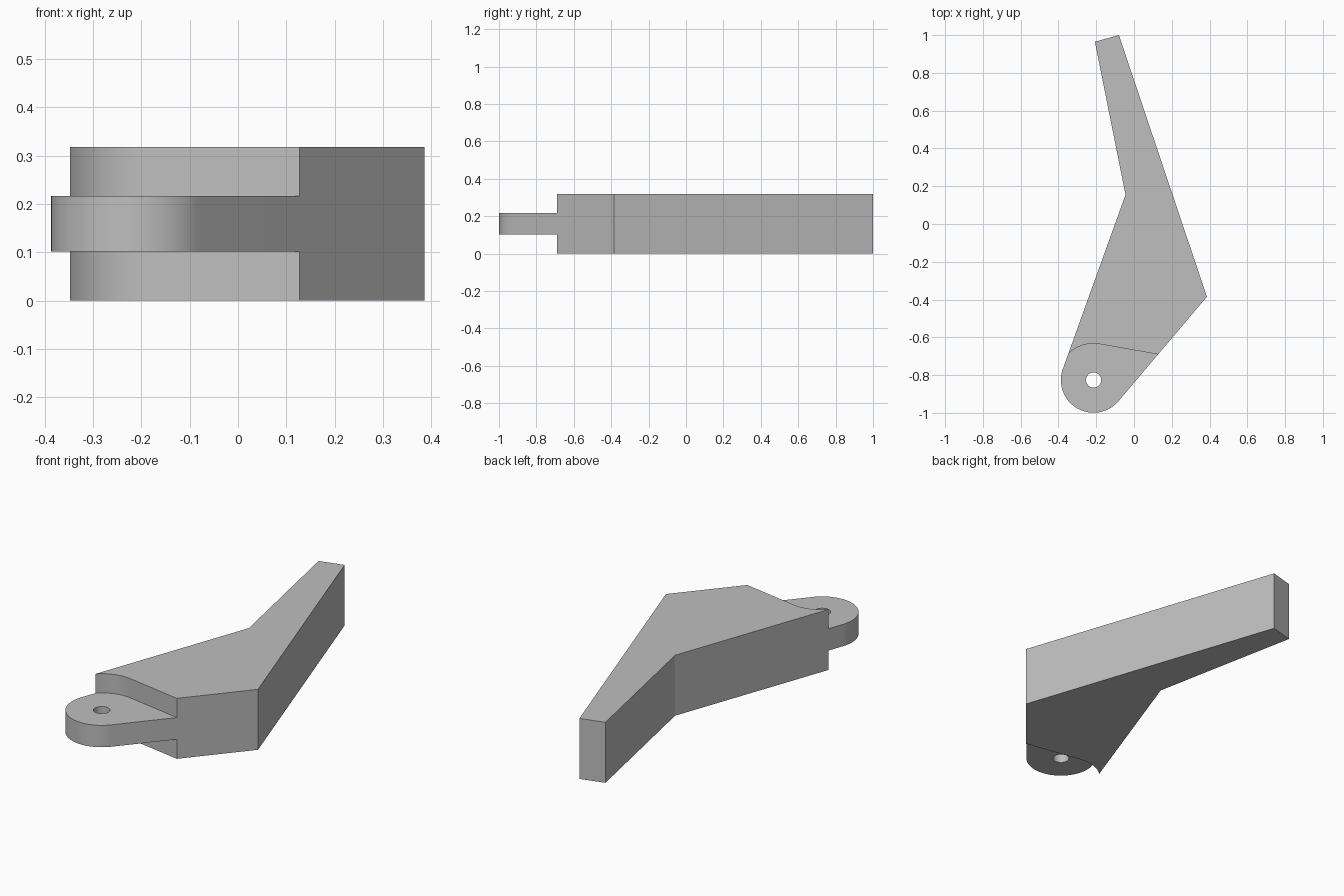
import bpy
import bmesh
import math
from mathutils import Vector

if "Cube" in bpy.data.objects:
    bpy.data.objects.remove(bpy.data.objects["Cube"])

PIVOT = Vector((-0.214, -0.826))
LUG_R, NOTCH_R, HOLE_R = 0.173, 0.193, 0.04
HEIGHT, LUG_BOTTOM, LUG_TOP = 0.318, 0.102, 0.217


def arc(radius, start, end, steps):
    """Points on an arc about the pivot, angles in degrees."""
    angles = [math.radians(start + (end - start) * i / steps) for i in range(steps + 1)]
    return [(PIVOT.x + radius * math.cos(a), PIVOT.y + radius * math.sin(a)) for a in angles]


def prism(name, outline, z0, z1):
    """Extrude a flat outline from z0 to z1."""
    bm = bmesh.new()
    face = bm.faces.new([bm.verts.new((x, y, z0)) for x, y in outline])
    top = bmesh.ops.extrude_face_region(bm, geom=[face])["geom"]
    verts = [v for v in top if isinstance(v, bmesh.types.BMVert)]
    bmesh.ops.translate(bm, verts=verts, vec=(0, 0, z1 - z0))
    bmesh.ops.recalc_face_normals(bm, faces=bm.faces)
    mesh = bpy.data.meshes.new(name)
    bm.to_mesh(mesh)
    bm.free()
    obj = bpy.data.objects.new(name, mesh)
    bpy.context.collection.objects.link(obj)
    return obj


# Bent lever arm with a rounded end about the pivot
arm = prism("lever_arm",
            [(-0.045, 0.155), (-0.207, 0.965), (-0.08, 1.0), (0.386, -0.385)][::-1]
            + arc(LUG_R, 160, 319.5, 48), 0, HEIGHT)

# Notches above and below leave a thin lug; the hole goes through it
notch = ([(0.465, -0.75)] + arc(NOTCH_R, 80, 150, 24)
         + [(-0.6, -0.73), (-0.6, -1.2), (0.465, -1.2)])
hole = arc(HOLE_R, 0, 350, 35)
cutters = [prism("lower_notch_cutter", notch, -0.1, LUG_BOTTOM),
           prism("upper_notch_cutter", notch, LUG_TOP, HEIGHT + 0.1),
           prism("pivot_hole_cutter", hole, -0.2, HEIGHT + 0.2)]

bpy.context.view_layer.objects.active = arm
arm.select_set(True)
for cutter in cutters:
    mod = arm.modifiers.new(cutter.name, "BOOLEAN")
    mod.operation = "DIFFERENCE"
    mod.solver = "EXACT"
    mod.object = cutter
    bpy.ops.object.modifier_apply(modifier=mod.name)
for cutter in cutters:
    bpy.data.objects.remove(cutter)

# Plain grey finish, rounded walls smooth and edges sharp
grey = bpy.data.materials.new("light_grey")
grey.diffuse_color = (0.52, 0.52, 0.52, 1)
grey.use_nodes = True
grey.node_tree.nodes["Principled BSDF"].inputs["Base Color"].default_value = grey.diffuse_color
arm.data.materials.clear()
arm.data.materials.append(grey)
bpy.ops.object.shade_smooth_by_angle(angle=math.radians(15))
